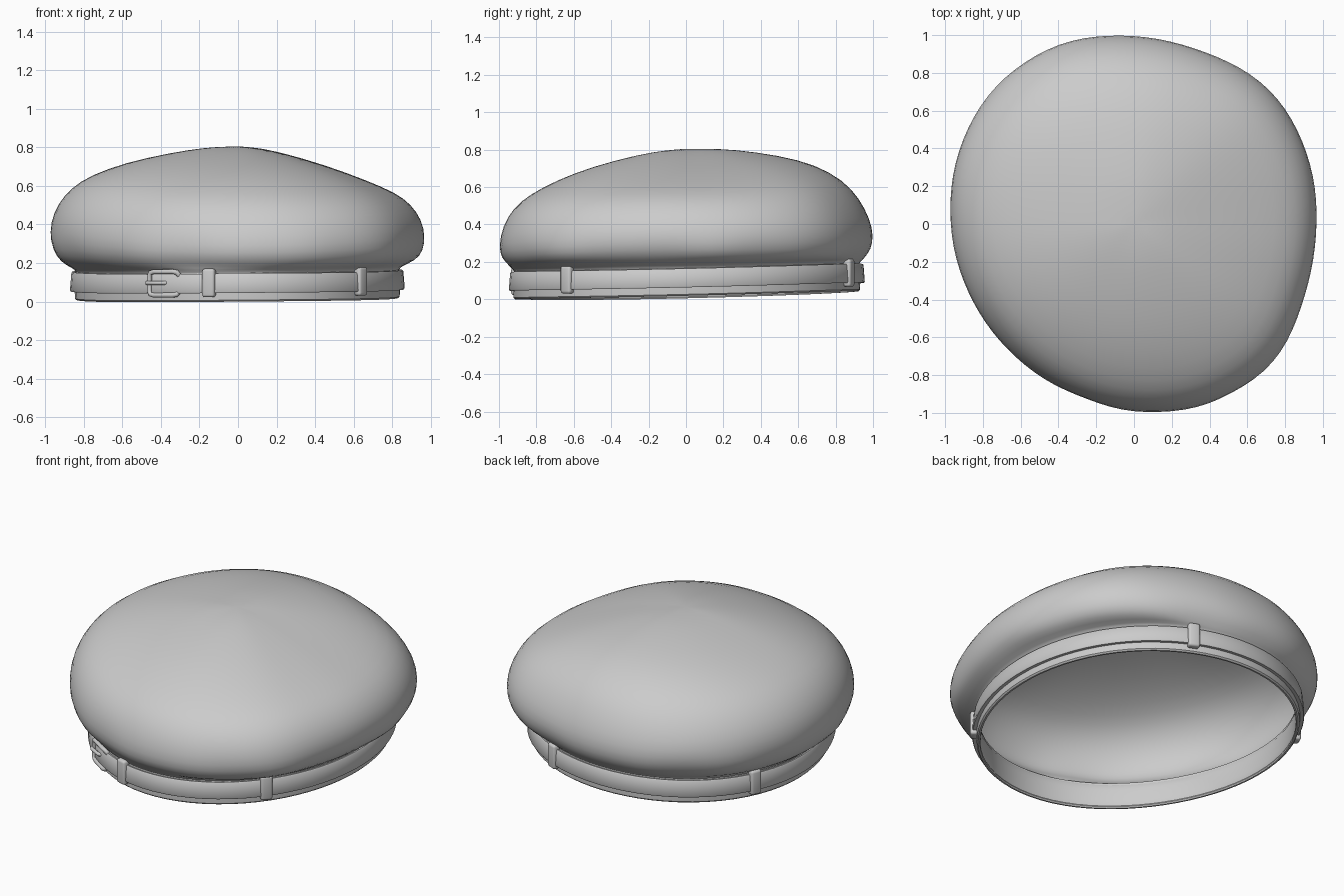
import bpy, bmesh, math
from math import sin, cos, pi, radians
from mathutils import Vector, Matrix

cube = bpy.data.objects.get("Cube")
if cube:
    bpy.data.objects.remove(cube, do_unlink=True)

grey = bpy.data.materials.new("plain_grey")
grey.use_nodes = True
grey.diffuse_color = (0.6, 0.6, 0.6, 1)
grey.node_tree.nodes["Principled BSDF"].inputs["Base Color"].default_value = (0.6, 0.6, 0.6, 1)

SEGS = 48
BAND_X, BAND_Y = 0.835, 0.92


def place(t, out, height):
    """Point on the skewed, tilted head opening: parameter, outward offset, height."""
    x, y = BAND_X * cos(t), BAND_Y * sin(t)
    n = Vector((BAND_Y * cos(t), BAND_X * sin(t), 0)).normalized()
    skew = sin(t) * cos(t) * (0.057 * cos(t) - 0.06)
    tilt = 0.012 + 0.024 * y + 0.0115 * y * y + 0.008 * x
    return Vector((x, y + 0.004, tilt + height)) + n * (out + skew)


def smooth(obj, angle=40):
    bpy.ops.object.select_all(action='DESELECT')
    obj.select_set(True)
    bpy.context.view_layer.objects.active = obj
    bpy.ops.object.shade_smooth_by_angle(angle=radians(angle))


def finish(bm, name, angle=40):
    bmesh.ops.recalc_face_normals(bm, faces=bm.faces)
    mesh = bpy.data.meshes.new(name)
    bm.to_mesh(mesh)
    bm.free()
    mesh.materials.append(grey)
    obj = bpy.data.objects.new(name, mesh)
    bpy.context.collection.objects.link(obj)
    smooth(obj, angle)
    return obj


def bridge(bm, a, b):
    for i in range(len(a)):
        j = (i + 1) % len(a)
        bm.faces.new((a[i], a[j], b[j], b[i]))


def periodic(values, a):
    """Smooth closed interpolation of evenly spaced values."""
    n = len(values)
    u = (a / (2 * pi)) % 1 * n
    i, f = int(u), u - int(u)
    p, q, r, s = (values[(i + k) % n] for k in (-1, 0, 1, 2))
    return q + 0.5 * f * (r - p + f * (2*p - 5*q + 4*r - s + f * (3*(q - r) + s - p)))


# Soft crown: an uneven outline with a different slope in each direction
OUTLINE = [.962, .985, 1.005, .98, .99, 1.025, 1.027, 1.0,
           .966, .945, .938, .95, .985, 1.025, 1.033, .975]
# Each row: share of the radius, then height at +x, +y, -x, -y
SLOPES = [(.12, .794, .804, .802, .795), (.25, .768, .802, .79, .775),
          (.5, .697, .77, .745, .712), (.7, .625, .72, .69, .637),
          (.85, .565, .635, .625, .557), (.935, .505, .54, .55, .487),
          (.992, .425, .43, .46, .39), (1.012, .34, .34, .36, .285),
          (.997, .262, .265, .27, .218), (.955, .212, .217, .205, .18)]


def crown_point(row, a):
    f, east, north, west, south = row
    z = (east if cos(a) > 0 else west) * cos(a)**2 + (north if sin(a) > 0 else south) * sin(a)**2
    r = periodic(OUTLINE, a) * f
    if z < 0.3:                                   # gathered cloth near the band
        r += 0.008 * sin(11 * a) * sin(3 * a + 1)
    return Vector((r * cos(a), r * sin(a), z))


angles = [2 * pi * i / SEGS for i in range(SEGS)]
bm = bmesh.new()
rings = [[bm.verts.new(crown_point(row, a)) for a in angles] for row in SLOPES]
# Tuck under the edge, then run down inside the band as a lining
for out, height in ((.02, .166), (-.003, .15), (-.004, .08), (-.004, .006)):
    rings.append([bm.verts.new(place(a, out, height)) for a in angles])
apex = bm.verts.new((0, 0, 0.805))
for i in range(SEGS):
    bm.faces.new((apex, rings[0][i], rings[0][(i + 1) % SEGS]))
for a, b in zip(rings, rings[1:]):
    bridge(bm, a, b)
crown = finish(bm, "crown", 100)
solid = crown.modifiers.new("cloth_thickness", 'SOLIDIFY')
solid.thickness = 0.012
solid.offset = -1
sub = crown.modifiers.new("soft_surface", 'SUBSURF')
sub.levels = sub.render_levels = 1


# Head band and belt: closed cross-sections swept round the opening
def sweep(name, section):
    bm = bmesh.new()
    loops = [[bm.verts.new(place(2 * pi * i / 72, o, h)) for i in range(72)] for o, h in section]
    for k, loop in enumerate(loops):
        bridge(bm, loop, loops[(k + 1) % len(loops)])
    return finish(bm, name)


sweep("head_band", [(0, .165), (.008, .1), (.004, .008), (-.004, 0),
                    (-.014, 0), (-.017, .008), (-.008, .03), (-.008, .165)])
sweep("belt", [(.004, .142), (.018, .146), (.023, .14), (.03, .052),
               (.026, .045), (.004, .047)])


# Belt loops: rounded keepers wrapped over the belt
def keeper(name, degrees):
    t = radians(degrees)
    tangent = (place(t + 0.01, 0, 0) - place(t - 0.01, 0, 0))
    tangent.z = 0
    tangent.normalize()
    normal = Vector((tangent.y, -tangent.x, 0))
    bm = bmesh.new()
    bmesh.ops.create_cube(bm, size=1)
    for v in bm.verts:
        v.co = Vector((v.co.x * 0.068, v.co.y * 0.046, v.co.z * 0.148))
    bmesh.ops.bevel(bm, geom=bm.edges[:], offset=0.014, segments=3, profile=0.5, affect='EDGES')
    frame = Matrix((tangent, normal, (0, 0, 1))).transposed().to_4x4()
    frame.translation = place(t, 0.018, 0.098)
    bm.transform(frame)
    finish(bm, name, 50)


for label, degrees in (("front", -100.3), ("front_left", -42.5), ("back", 69.5), ("right", 152)):
    keeper(label + "_belt_loop", degrees)


# Buckle: bent wire parts following the belt
def wire(name, path, radius):
    curve = bpy.data.curves.new(name, 'CURVE')
    curve.dimensions = '3D'
    curve.bevel_depth = radius
    curve.bevel_resolution = 3
    curve.use_fill_caps = True
    spline = curve.splines.new('POLY')
    spline.points.add(len(path) - 1)
    for p, (degrees, out, h) in zip(spline.points, path):
        p.co = (*place(radians(degrees), out, h), 1)
    curve.materials.append(grey)
    obj = bpy.data.objects.new(name, curve)
    bpy.context.collection.objects.link(obj)
    bpy.ops.object.select_all(action='DESELECT')
    obj.select_set(True)
    bpy.context.view_layer.objects.active = obj
    bpy.ops.object.convert(target='MESH')
    smooth(bpy.context.object, 50)


LEFT, RIGHT, LOW, HIGH = -124, -112, 0.036, 0.158
corners = [(RIGHT, .012, HIGH - .02), (RIGHT - .6, .024, HIGH - .003), (RIGHT - 2, .028, HIGH),
           (LEFT + 2, .03, HIGH), (LEFT + .5, .03, HIGH - .005), (LEFT, .03, HIGH - .02)]
mirrored = [(d, o, LOW + HIGH - h) for d, o, h in reversed(corners)]
wire("buckle_frame", corners + mirrored, 0.013)
wire("buckle_prong", [(-117, .016, .1), (-118, .032, .1), (LEFT + 1, .044, .1),
                      (LEFT - .6, .04, .1)], 0.011)
